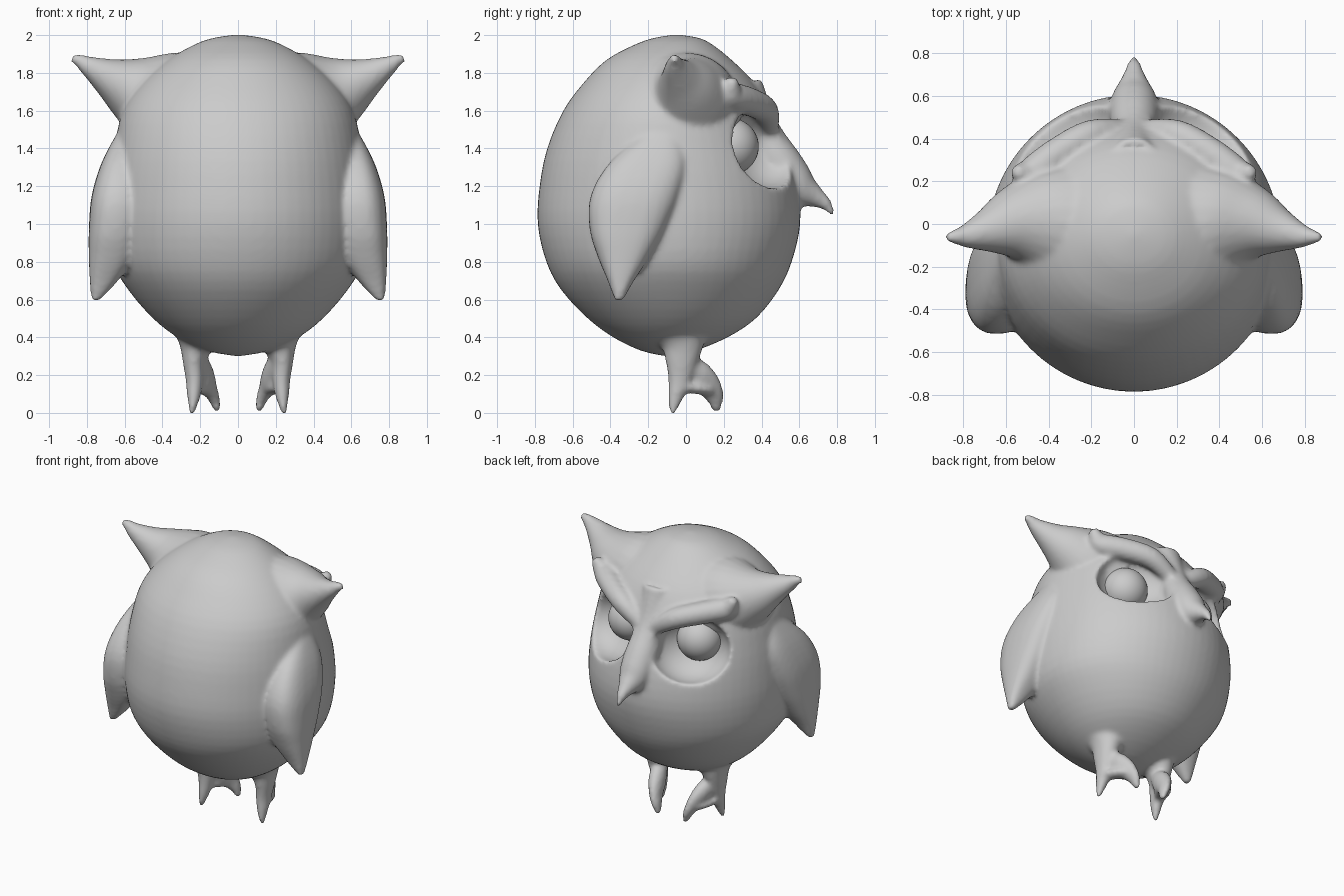
import bpy, bmesh, math
from mathutils import Vector, Matrix

if "Cube" in bpy.data.objects:
    bpy.data.objects.remove(bpy.data.objects["Cube"])

X, Y, Z = Vector((1, 0, 0)), Vector((0, 1, 0)), Vector((0, 0, 1))


def resample(pts, sub):
    """Catmull-Rom resampling of equal-length tuples."""
    out = []
    for i in range(len(pts) - 1):
        p0, p1, p2, p3 = (pts[max(i - 1, 0)], pts[i], pts[i + 1], pts[min(i + 2, len(pts) - 1)])
        for k in range(sub):
            t = k / sub
            out.append([b + 0.5 * t * (c - a + t * (2 * a - 5 * b + 4 * c - d + t * (3 * (b - c) + d - a)))
                        for a, b, c, d in zip(p0, p1, p2, p3)])
    out.append(list(pts[-1]))
    return out


def loft(bm, rings, ref=X, axis=None, side=1, n=24, power=2.0, sub=4):
    """Skin rings (x, y, z, ra, rb) along their path; side=-1 mirrors in x."""
    part = bmesh.new()
    rings = resample(rings, sub)
    pos = [Vector(r[:3]) for r in rings]
    loops = []
    for i, r in enumerate(rings):
        t = axis or (pos[min(i + 1, len(pos) - 1)] - pos[max(i - 1, 0)]).normalized()
        a = (ref - t * ref.dot(t)).normalized()
        b = t.cross(a)
        loop = []
        for k in range(n):
            c, s = math.cos(math.tau * k / n), math.sin(math.tau * k / n)
            c = math.copysign(abs(c) ** (2 / power), c)
            s = math.copysign(abs(s) ** (2 / power), s)
            p = pos[i] + a * max(r[3], .004) * c + b * max(r[4], .004) * s
            loop.append(part.verts.new((p.x * side, p.y, p.z)))
        loops.append(loop)
    for l0, l1 in zip(loops, loops[1:]):
        for k in range(n):
            part.faces.new((l0[k], l0[(k + 1) % n], l1[(k + 1) % n], l1[k]))
    part.faces.new(loops[0])
    part.faces.new(loops[-1])
    bmesh.ops.recalc_face_normals(part, faces=part.faces)
    me = bpy.data.meshes.new("part")
    part.to_mesh(me)
    part.free()
    bm.from_mesh(me)
    bpy.data.meshes.remove(me)


def make_object(name, bm):
    me = bpy.data.meshes.new(name)
    bm.to_mesh(me)
    bm.free()
    ob = bpy.data.objects.new(name, me)
    bpy.context.collection.objects.link(ob)
    return ob


def apply(ob, kind, **props):
    bpy.ops.object.select_all(action='DESELECT')
    bpy.context.view_layer.objects.active = ob
    ob.select_set(True)
    m = ob.modifiers.new(kind, kind)
    for k, v in props.items():
        setattr(m, k, v)
    bpy.ops.object.modifier_apply(modifier=m.name)


def tube(*pts):
    """Round rings from (x, y, z, r)."""
    return [(x, y, z, r, r) for x, y, z, r in pts]


# Egg-shaped body: z, back y, front y, half width
egg = [(2.003, -.06, -.04, .01), (1.985, -.17, .07, .13), (1.95, -.27, .14, .23),
       (1.87, -.42, .24, .37), (1.75, -.54, .36, .51), (1.6, -.65, .45, .61),
       (1.4, -.735, .53, .655), (1.2, -.775, .59, .68), (1.0, -.785, .605, .69),
       (.8, -.74, .56, .665), (.65, -.66, .49, .58), (.5, -.52, .37, .45),
       (.4, -.385, .22, .32), (.33, -.24, .05, .17), (.3, -.11, -.09, .01)]
bm = bmesh.new()
loft(bm, [(0, (f + b) / 2, z, w, (f - b) / 2) for z, b, f, w in egg], axis=Z, n=64, sub=3)
body = make_object("body", bm)

# Eye sockets carved out of the face (the face is on +y)
for s in (-1, 1):
    bm = bmesh.new()
    m = (Matrix.Translation((.335 * s, .43, 1.41)) @ Matrix.Rotation(-.5 * s, 4, 'Z')
         @ Matrix.Diagonal((.27, .21, .225, 1)))
    bmesh.ops.create_uvsphere(bm, u_segments=40, v_segments=24, radius=1, matrix=m)
    cutter = make_object("socket_cutter", bm)
    cutter.hide_render = True
    apply(body, 'BOOLEAN', operation='DIFFERENCE', object=cutter, solver='EXACT')
    bpy.data.objects.remove(cutter)

bm = bmesh.new()
bm.from_mesh(body.data)

# Nose bridge and hooked beak
loft(bm, tube((0, .29, 1.72, .12), (0, .4, 1.5, .095), (0, .5, 1.32, .115), (0, .59, 1.2, .105),
              (0, .69, 1.14, .055), (0, .745, 1.1, .032), (0, .78, 1.045, .012)))

for s in (-1, 1):
    # Ear tufts
    loft(bm, tube((.3, 0, 1.62, .3), (.45, .01, 1.67, .25), (.57, 0, 1.72, .175), (.68, -.03, 1.775, .108),
                  (.78, -.055, 1.83, .06), (.84, -.06, 1.865, .035), (.882, -.065, 1.88, .02)), ref=Y, side=s)
    # Brows
    loft(bm, tube((.05, .44, 1.5, .05), (.2, .42, 1.6, .07), (.36, .33, 1.65, .075),
                  (.48, .24, 1.68, .075), (.53, .24, 1.73, .05), (.555, .25, 1.77, .025)), ref=Z, side=s)
    # Folded wings
    loft(bm, [(.57, -.12, 1.5, .06, .08), (.62, -.2, 1.33, .1, .2), (.635, -.27, 1.15, .14, .235),
              (.65, -.31, .97, .14, .2), (.67, -.33, .82, .12, .135), (.71, -.345, .7, .075, .07),
              (.755, -.355, .595, .022, .022)], axis=Z, side=s, power=2.6)
    # Legs running into the rear claw
    loft(bm, [(.2, -.05, .5, .19, .2), (.22, -.02, .37, .1, .12), (.235, -.025, .27, .058, .085),
              (.23, -.035, .17, .047, .06), (.235, -.055, .08, .035, .04), (.245, -.075, -.01, .012, .014)], side=s)
    # Front toe
    loft(bm, [(.21, -.01, .28, .05, .05), (.18, .07, .2, .055, .075), (.15, .13, .13, .04, .065),
              (.125, .155, .07, .03, .045), (.105, .16, .005, .016, .02)], side=s)
    # Web between the claws
    loft(bm, [(.235, -.03, .14, .03, .04), (.2, .05, .13, .03, .05), (.16, .12, .12, .03, .05)],
         ref=Z, side=s)
bm.to_mesh(body.data)
bm.free()

# Fuse everything into one soft skin
apply(body, 'REMESH', mode='VOXEL', voxel_size=.015)
apply(body, 'SMOOTH', factor=.5, iterations=8)
body.data.shade_smooth()

# Eyeballs
for s, name in ((-1, "left_eye"), (1, "right_eye")):
    bm = bmesh.new()
    bmesh.ops.create_uvsphere(bm, u_segments=40, v_segments=24, radius=.15,
                              matrix=Matrix.Translation((.275 * s, .235, 1.41)))
    make_object(name, bm).data.shade_smooth()
